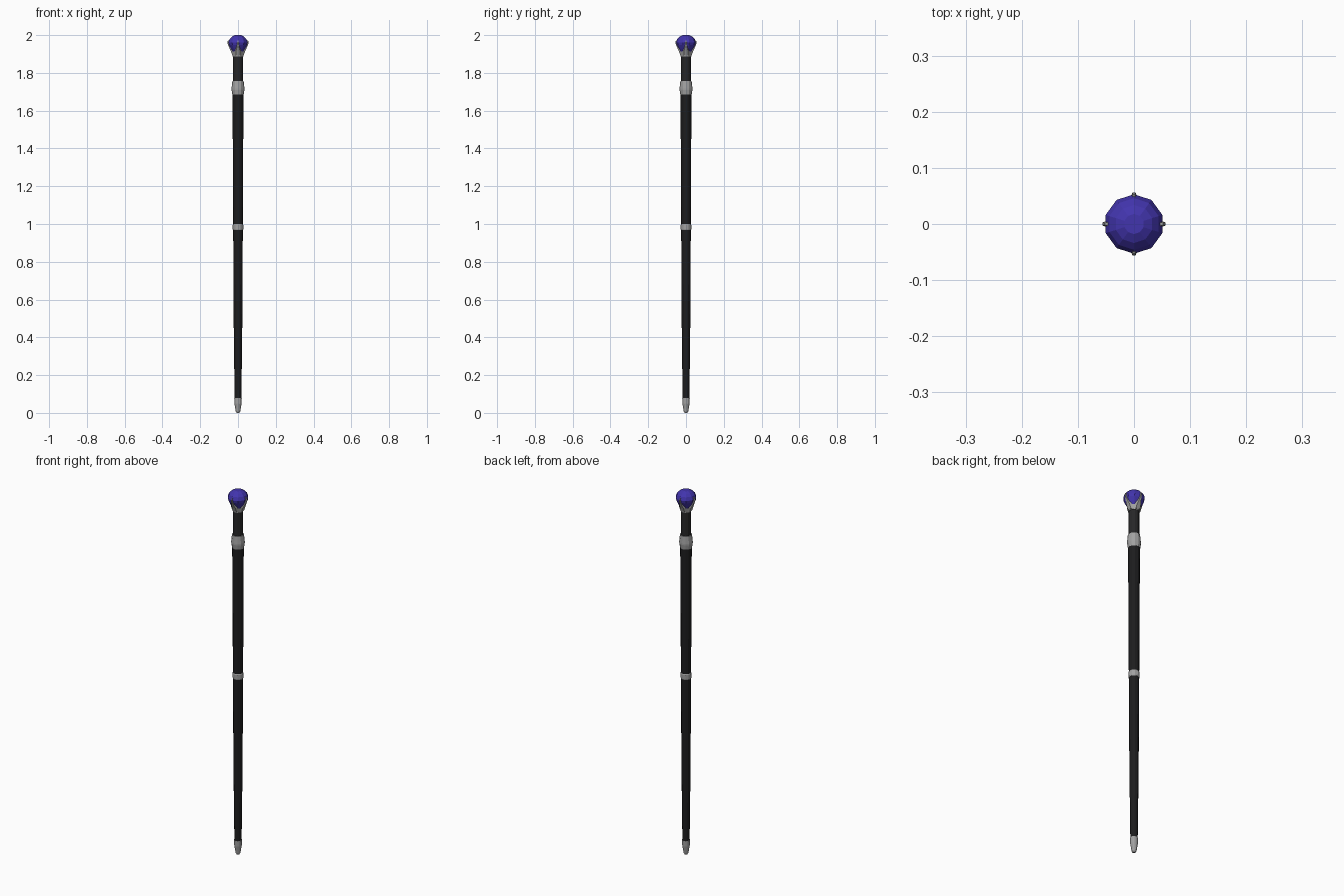
import bpy, bmesh, math

if "Cube" in bpy.data.objects:
    bpy.data.objects.remove(bpy.data.objects["Cube"])


def material(name, rgb):
    m = bpy.data.materials.new(name)
    m.diffuse_color = (*rgb, 1)
    m.use_nodes = True
    m.node_tree.nodes["Principled BSDF"].inputs["Base Color"].default_value = m.diffuse_color
    return m


BLACK = material("black lacquer", (0.012, 0.012, 0.013))
GRIP = material("dark grip", (0.020, 0.020, 0.021))
SILVER = material("silver", (0.36, 0.36, 0.36))
GEM = material("blue gem", (0.055, 0.035, 0.42))


def finish(name, bm, mat):
    bmesh.ops.recalc_face_normals(bm, faces=bm.faces)
    me = bpy.data.meshes.new(name)
    bm.to_mesh(me)
    bm.free()
    me.materials.append(mat)
    ob = bpy.data.objects.new(name, me)
    bpy.context.collection.objects.link(ob)
    return ob


def skin(bm, rings):
    """Bridge rings of points into a closed tube with end caps."""
    vs = [[bm.verts.new(p) for p in ring] for ring in rings]
    n = len(vs[0])
    for a, b in zip(vs, vs[1:]):
        for i in range(n):
            j = (i + 1) % n
            bm.faces.new((a[i], a[j], b[j], b[i]))
    bm.faces.new(vs[0])
    bm.faces.new(vs[-1])


def lathe(name, profile, mat, sides=12, turn=0.0):
    bm = bmesh.new()
    angles = [2 * math.pi * i / sides + turn for i in range(sides)]
    skin(bm, [[(r * math.cos(a), r * math.sin(a), z) for a in angles]
              for r, z in profile])
    return finish(name, bm, mat)


# Shaft with ferrule, middle band and collar
lathe("ferrule", [(0.007, 0.0), (0.012, 0.008), (0.019, 0.05), (0.020, 0.08)], SILVER)
lathe("lower_shaft", [(0.018, 0.078), (0.0225, 0.45), (0.0255, 0.972)], BLACK)
lathe("middle_band", [(0.026, 0.967), (0.028, 0.972), (0.028, 0.995), (0.026, 1.0)], SILVER)
lathe("upper_shaft", [(0.0255, 0.995), (0.029, 1.69)], BLACK)
lathe("collar", [(0.030, 1.685), (0.034, 1.71), (0.034, 1.718), (0.030, 1.757)], SILVER)
lathe("grip", [(0.026, 1.75), (0.026, 1.892)], GRIP)

# Faceted gem
lathe("gem", [(0.024, 1.90), (0.040, 1.928), (0.050, 1.948), (0.053, 1.962),
              (0.046, 1.980), (0.034, 1.992), (0.018, 2.0)], GEM, 10, math.pi / 10)

# Cup and four claws holding the gem
lathe("cup", [(0.028, 1.887), (0.029, 1.895), (0.033, 1.912)], SILVER)
for k, side in enumerate(("right", "back", "left", "front")):
    c, s = math.cos(k * math.pi / 2), math.sin(k * math.pi / 2)
    rings = []
    for r, half, z in ((0.029, 0.020, 1.892), (0.038, 0.018, 1.915),
                       (0.047, 0.010, 1.935), (0.054, 0.006, 1.952),
                       (0.056, 0.005, 1.962), (0.053, 0.003, 1.972)):
        corners = ((r, -half * 0.6), (r, half * 0.6), (r - 0.009, half), (r - 0.009, -half))
        rings.append([(x * c - y * s, x * s + y * c, z) for x, y in corners])
    bm = bmesh.new()
    skin(bm, rings)
    finish("claw_" + side, bm, SILVER)
